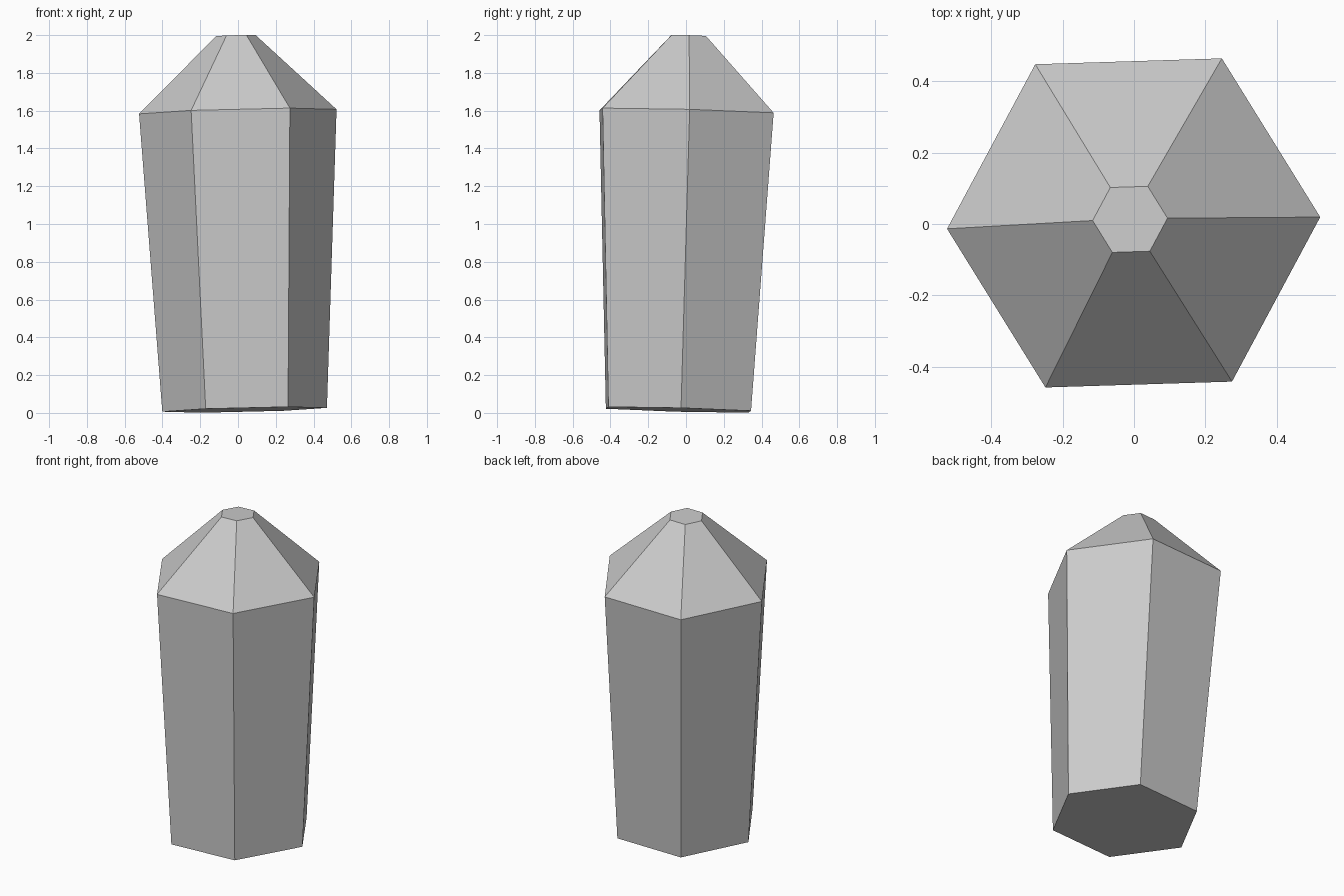
import bpy, bmesh
from math import cos, sin, pi, radians

if "Cube" in bpy.data.objects:
    bpy.data.objects.remove(bpy.data.objects["Cube"])

SIDES = 6
TURN = radians(1.8)
LEAN_X, LEAN_Y = 0.024, -0.027   # slope of every ring, from the slightly leaning axis

# Rings along the leaning axis: centre x, y, z and radius
RINGS = [
    (0.035, -0.040, 0.0165, 0.436),   # base
    (-0.001, 0.003, 1.5950, 0.523),   # shoulder
    (-0.011, 0.013, 1.9970, 0.105),   # tip
]


def ring(bm, cx, cy, cz, r):
    verts = []
    for i in range(SIDES):
        a = TURN + 2 * pi * i / SIDES
        dx, dy = r * cos(a), r * sin(a)
        verts.append(bm.verts.new((cx + dx, cy + dy, cz + LEAN_X * dx + LEAN_Y * dy)))
    return verts


# Crystal: straight shaft below, blunt point above
bm = bmesh.new()
loops = [ring(bm, *r) for r in RINGS]
for low, high in zip(loops, loops[1:]):
    for i in range(SIDES):
        j = (i + 1) % SIDES
        bm.faces.new((low[i], low[j], high[j], high[i]))
bm.faces.new(loops[0][::-1])
bm.faces.new(loops[-1])
bmesh.ops.recalc_face_normals(bm, faces=bm.faces)

mesh = bpy.data.meshes.new("crystal")
bm.to_mesh(mesh)
bm.free()
bpy.context.collection.objects.link(bpy.data.objects.new("crystal", mesh))
